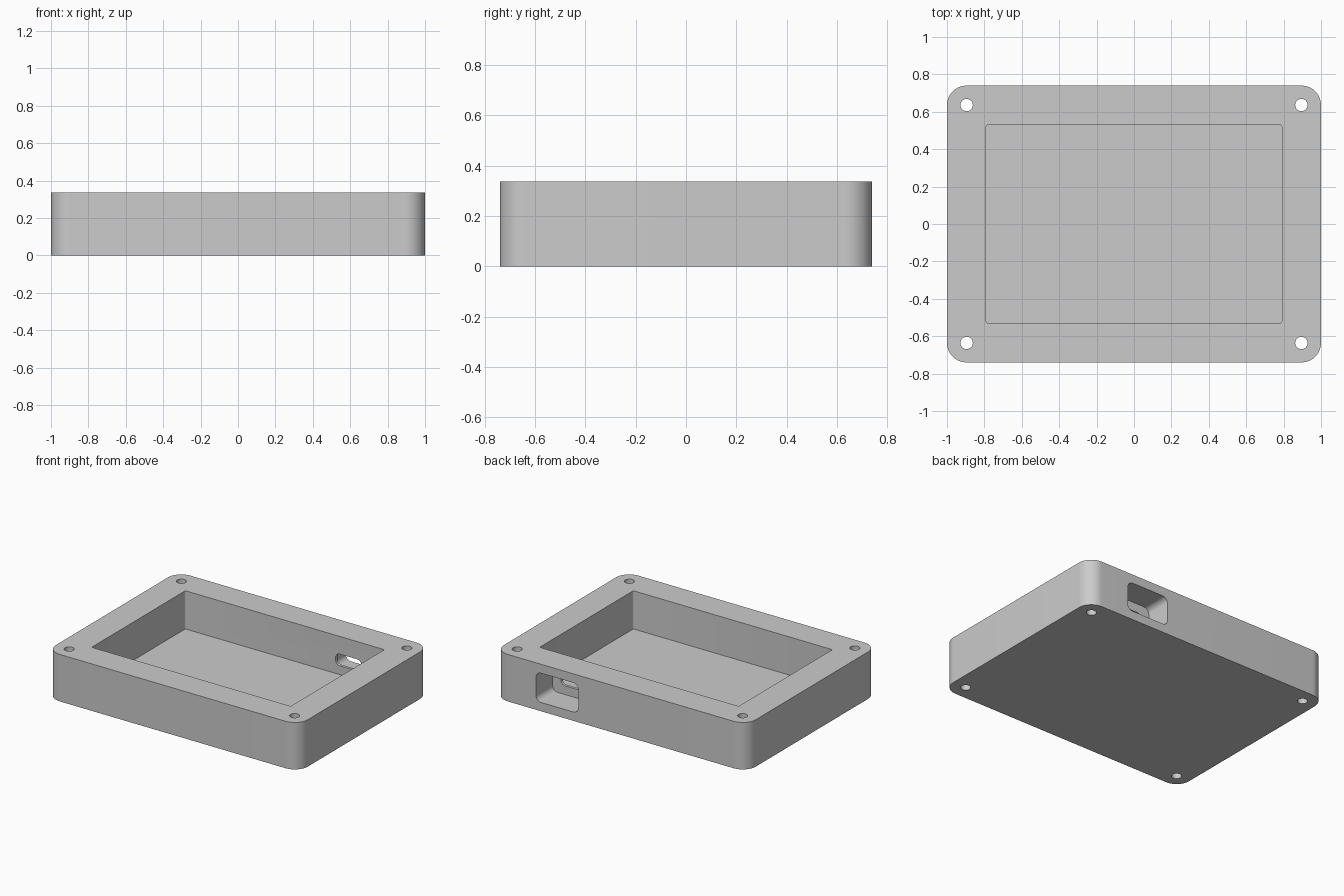
import bpy, bmesh, math
from mathutils import Matrix, Vector

cube = bpy.data.objects.get("Cube")
if cube:
    bpy.data.objects.remove(cube, do_unlink=True)

# Overall dimensions
HALF_X, HALF_Y, HEIGHT = 1.0, 0.74, 0.337
FLOOR = 0.063
POCKET_X, POCKET_Y = 0.79, 0.531
PORT_X, PORT_Z = 0.505, 0.168

grey = bpy.data.materials.new("plain_grey")
grey.use_nodes = True
colour = (0.6, 0.6, 0.6, 1)
grey.diffuse_color = colour
grey.node_tree.nodes["Principled BSDF"].inputs["Base Color"].default_value = colour


def rounded_outline(hx, hy, r, steps):
    """Counter-clockwise rounded rectangle around the origin."""
    points = []
    for corner, (sx, sy) in enumerate([(1, 1), (-1, 1), (-1, -1), (1, -1)]):
        for i in range(steps + 1):
            a = math.pi / 2 * (corner + i / steps)
            points.append((sx * (hx - r) + r * math.cos(a),
                           sy * (hy - r) + r * math.sin(a)))
    return points


def circle_outline(r, steps=40):
    return [(r * math.cos(math.tau * i / steps), r * math.sin(math.tau * i / steps))
            for i in range(steps)]


def prism(name, outline, low, high, matrix=Matrix()):
    """Extrude an outline from low to high, then place it."""
    bm = bmesh.new()
    base = bm.faces.new([bm.verts.new((x, y, low)) for x, y in outline])
    top = bmesh.ops.extrude_face_region(bm, geom=[base])["geom"]
    bmesh.ops.translate(bm, vec=(0, 0, high - low),
                        verts=[v for v in top if isinstance(v, bmesh.types.BMVert)])
    bm.transform(matrix)
    bmesh.ops.recalc_face_normals(bm, faces=bm.faces)
    mesh = bpy.data.meshes.new(name)
    bm.to_mesh(mesh)
    bm.free()
    mesh.materials.append(grey)
    obj = bpy.data.objects.new(name, mesh)
    bpy.context.collection.objects.link(obj)
    return obj


# Solid block with rounded vertical corners
body = prism("enclosure_body", rounded_outline(HALF_X, HALF_Y, 0.105, 16), 0, HEIGHT)

# Open pocket in the top
cutters = [prism("pocket_cutter", rounded_outline(POCKET_X, POCKET_Y, 0.01, 4),
                 FLOOR, HEIGHT + 0.1)]

# Four screw holes right through the corners
for sx in (-1, 1):
    for sy in (-1, 1):
        place = Matrix.Translation(Vector((sx * 0.895, sy * 0.636, 0)))
        cutters.append(prism("screw_hole_cutter", circle_outline(0.033), -0.1, HEIGHT + 0.1, place))

# Deep plug recess in the back wall, then a narrow slot through the thin remainder
upright = Matrix.Translation(Vector((PORT_X, 0, PORT_Z))) @ Matrix.Rotation(math.pi / 2, 4, 'X')
cutters.append(prism("plug_recess_cutter", rounded_outline(0.168, 0.105, 0.042, 10),
                     -HALF_Y - 0.1, -POCKET_Y - 0.02, upright))
cutters.append(prism("plug_slot_cutter", rounded_outline(0.102, 0.042, 0.034, 10),
                     -POCKET_Y - 0.06, -POCKET_Y + 0.04, upright))

# Cut everything out of the block
bpy.ops.object.select_all(action='DESELECT')
bpy.context.view_layer.objects.active = body
body.select_set(True)
for cutter in cutters:
    cutter.hide_render = True
    cut = body.modifiers.new(cutter.name, 'BOOLEAN')
    cut.operation = 'DIFFERENCE'
    cut.solver = 'EXACT'
    cut.object = cutter
    bpy.ops.object.modifier_apply(modifier=cut.name)
    bpy.data.objects.remove(cutter, do_unlink=True)

bpy.ops.object.shade_smooth_by_angle(angle=math.radians(30))
